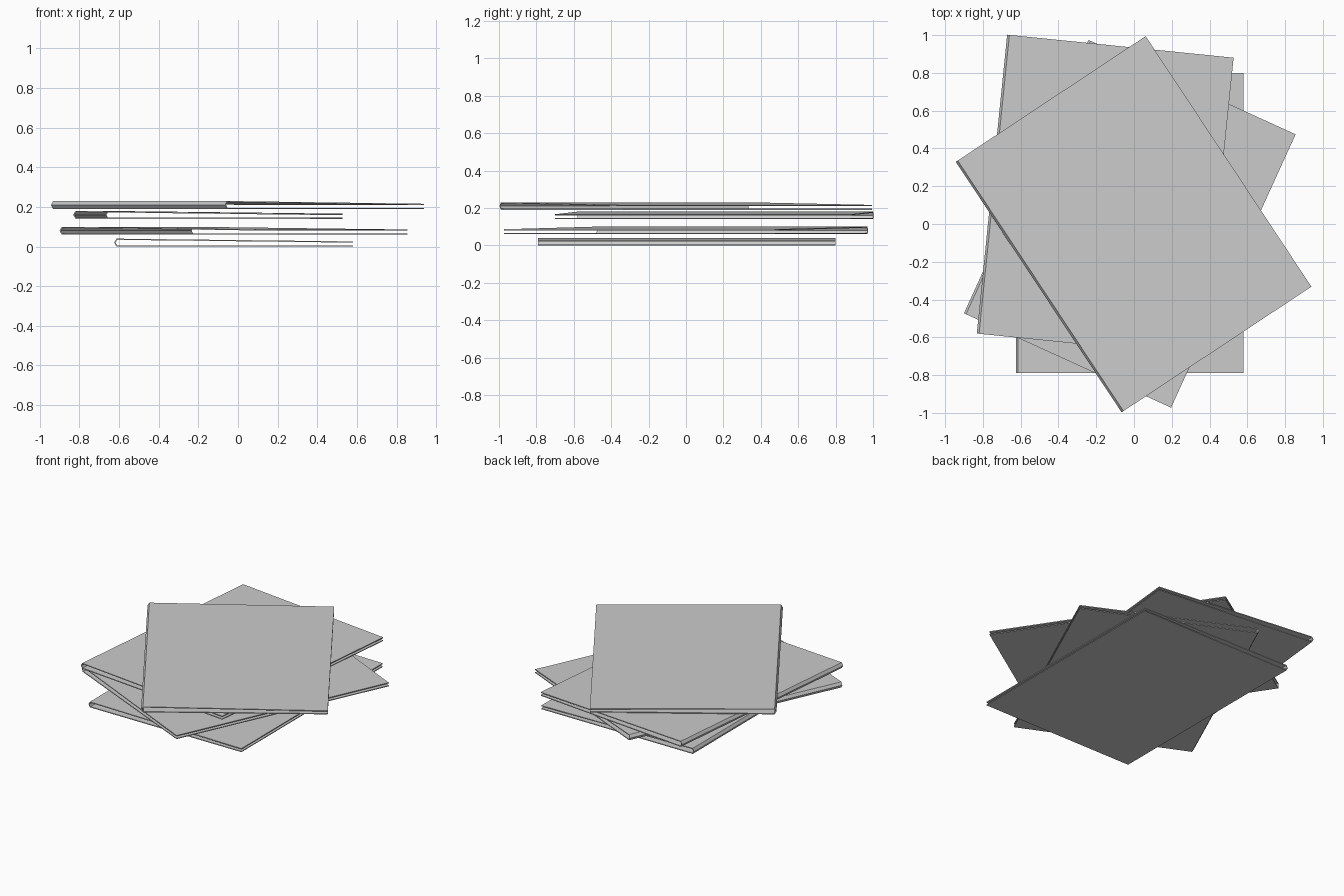
import bpy, bmesh, math

if "Cube" in bpy.data.objects:
    bpy.data.objects.remove(bpy.data.objects["Cube"], do_unlink=True)

# One plain grey paper material
paper = bpy.data.materials.new("grey_paper")
paper.use_nodes = True
grey = (0.6, 0.6, 0.6, 1)
paper.diffuse_color = grey
paper.node_tree.nodes["Principled BSDF"].inputs["Base Color"].default_value = grey

LENGTH = 1.59
THICK = 0.006
# Outer profile: bottom cover, pointed spine fold, sloping top cover
OUTER = [(0.6, 0), (-0.593, 0), (-0.605, 0.02), (-0.593, 0.04), (0.6, 0.026)]
# Inner side of the same sheet, from top fore-edge back to bottom fore-edge
INNER = [(0.6, 0.026 - THICK), (-0.59, 0.04 - THICK), (-0.598, 0.02),
         (-0.59, THICK), (0.6, THICK)]


def folder(name, x, y, z, angle):
    """Folded sheet, open at both ends and along the fore-edge."""
    bm = bmesh.new()
    half = LENGTH / 2
    loops = [[bm.verts.new((px, side, pz)) for px, pz in OUTER + INNER]
             for side in (-half, half)]
    n, m = len(OUTER + INNER), len(OUTER)
    for i in range(n):
        j = (i + 1) % n
        bm.faces.new((loops[0][i], loops[0][j], loops[1][j], loops[1][i]))
    # Thin sheet ends, quad by quad between outer and inner profile
    for loop in loops:
        for i in range(m - 1):
            bm.faces.new((loop[i], loop[i + 1], loop[n - 2 - i], loop[n - 1 - i]))
    bmesh.ops.recalc_face_normals(bm, faces=bm.faces)
    mesh = bpy.data.meshes.new(name)
    bm.to_mesh(mesh)
    bm.free()
    mesh.materials.append(paper)
    ob = bpy.data.objects.new(name, mesh)
    ob.location = (x, y, z)
    ob.rotation_euler.z = math.radians(angle)
    bpy.context.collection.objects.link(ob)


# Loose stack, each folder turned its own way
folder("bottom_folder", -0.02, 0.005, 0.0, 0)
folder("lower_middle_folder", -0.02, 0.0, 0.06, -24.5)
folder("upper_middle_folder", -0.15, 0.15, 0.14, -5.8)
folder("top_folder", 0.0, 0.0, 0.19, 33.5)
